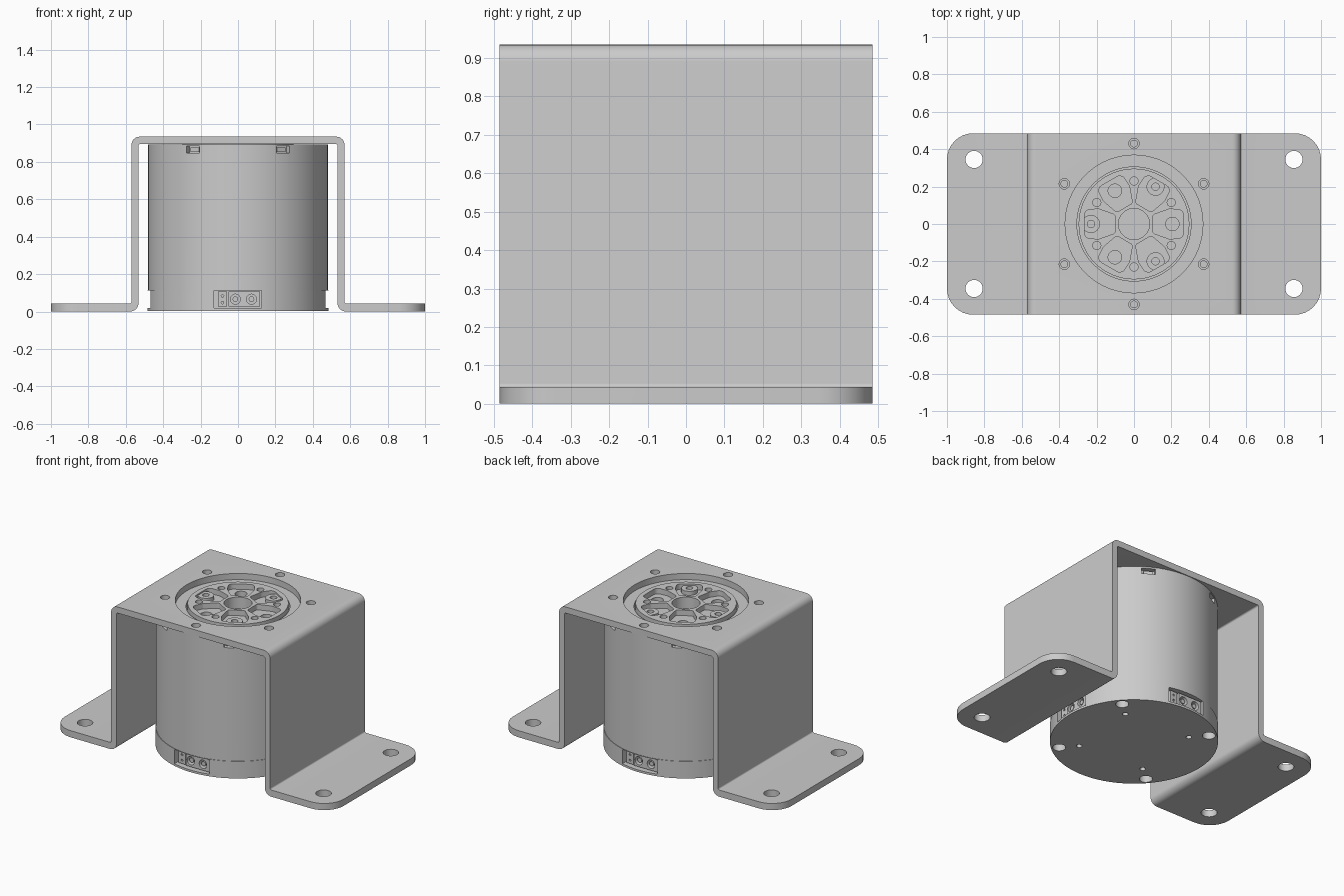
import bpy, bmesh
from math import sin, cos, tan, pi, radians
from mathutils import Matrix, Vector

default = bpy.data.objects.get("Cube")
if default:
    bpy.data.objects.remove(default)

grey = bpy.data.materials.new("metal grey")
grey.use_nodes = True
COLOUR = (0.6, 0.6, 0.6, 1)
grey.diffuse_color = COLOUR
grey.node_tree.nodes["Principled BSDF"].inputs["Base Color"].default_value = COLOUR


def turn(degrees):
    return Matrix.Rotation(radians(degrees), 4, 'Z')


UPRIGHT = Matrix.Rotation(pi / 2, 4, 'X')    # outline (x, z), depth towards -y


def circle(r, n=24, cx=0, cy=0):
    return [(cx + r * cos(2 * pi * i / n), cy + r * sin(2 * pi * i / n)) for i in range(n)]


def rect(x0, x1, y0, y1):
    return [(x0, y0), (x1, y0), (x1, y1), (x0, y1)]


def polar(r, degrees):
    return r * cos(radians(degrees)), r * sin(radians(degrees))


def fillet(corners, steps=8):
    """Round each (x, y, radius) corner of a closed outline."""
    out = []
    for i, (x, y, r) in enumerate(corners):
        p = Vector((x, y))
        if r == 0:
            out.append((x, y))
            continue
        a = (Vector(corners[i - 1][:2]) - p).normalized()
        b = (Vector(corners[(i + 1) % len(corners)][:2]) - p).normalized()
        half = a.angle(b) / 2
        centre = p + (a + b).normalized() * (r / sin(half))
        start = (p + a * (r / tan(half)) - centre).normalized()
        end = (p + b * (r / tan(half)) - centre).normalized()
        for k in range(steps + 1):
            out.append(tuple(centre + start.slerp(end, k / steps).normalized() * r))
    return out


def prism(bm, outline, z0, z1, matrix=Matrix()):
    low = [bm.verts.new(matrix @ Vector((x, y, z0))) for x, y in outline]
    high = [bm.verts.new(matrix @ Vector((x, y, z1))) for x, y in outline]
    bm.faces.new(low[::-1])
    bm.faces.new(high)
    n = len(outline)
    for i in range(n):
        j = (i + 1) % n
        bm.faces.new((low[i], low[j], high[j], high[i]))


def make(name, prisms):
    bm = bmesh.new()
    for p in prisms:
        prism(bm, *p)
    bmesh.ops.recalc_face_normals(bm, faces=bm.faces)
    mesh = bpy.data.meshes.new(name)
    bm.to_mesh(mesh)
    bm.free()
    mesh.materials.append(grey)
    obj = bpy.data.objects.new(name, mesh)
    bpy.context.collection.objects.link(obj)
    return obj


def select(obj):
    bpy.ops.object.select_all(action='DESELECT')
    obj.select_set(True)
    bpy.context.view_layer.objects.active = obj


def cut(obj, prisms, operation='DIFFERENCE'):
    cutter = make("cutter", prisms)
    cutter.hide_render = True
    mod = obj.modifiers.new("cut", 'BOOLEAN')
    mod.operation, mod.object, mod.solver = operation, cutter, 'EXACT'
    select(obj)
    bpy.ops.object.modifier_apply(modifier=mod.name)
    bpy.data.objects.remove(cutter)


def smooth(obj):
    select(obj)
    bpy.ops.object.shade_smooth_by_angle(angle=radians(30))


SIXTHS = range(0, 360, 60)
QUARTERS = range(0, 360, 90)
DEPTH, TOP, CASE_TOP = 0.485, 0.935, 0.894

# Folded sheet bracket
right = [(1, 0, 0), (1, 0.043, 0), (0.57, 0.043, 0.01), (0.57, TOP, 0.045)]
inner = [(-0.532, 0, 0.045), (-0.532, 0.895, 0.01)]
profile = (right + [(-x, z, r) for x, z, r in right[::-1]]
           + inner + [(-x, z, r) for x, z, r in inner[::-1]])
bracket = make("bracket", [(fillet(profile), -DEPTH, DEPTH, UPRIGHT)])
plan = [(1, -DEPTH, 0.14), (1, DEPTH, 0.14), (-1, DEPTH, 0.14), (-1, -DEPTH, 0.14)]
cut(bracket, [(fillet(plan), -1, 2)], 'INTERSECT')
holes = [(circle(0.046, 32, sx * 0.855, sy * 0.345), -0.1, 0.2)
         for sx in (-1, 1) for sy in (-1, 1)]
holes += [(circle(0.028, 20, *polar(0.43, 30 + a)), 0.8, 1) for a in SIXTHS]
holes.append((circle(0.368, 96), 0.8, 1))
cut(bracket, holes)
smooth(bracket)

# Motor case and its base ring
case = make("motor_case", [(circle(0.482, 96), 0.115, CASE_TOP)])
cuts = [(circle(0.305, 72), 0.84, 1)]
cuts += [(circle(0.018, 16, *polar(0.43, 30 + a)), 0.8, 1) for a in SIXTHS]
cut(case, cuts)
cut(case, [(rect(-0.04, 0.04, 0.848, 0.884), 0.45, 0.6, turn(a + 30) @ UPRIGHT) for a in SIXTHS])
smooth(case)

base = make("motor_base", [(circle(0.485, 96), 0.004, 0.115)])
cut(base, [(rect(-0.128, 0.125, 0.018, 0.112), 0.4, 0.6, turn(a) @ UPRIGHT) for a in QUARTERS])
cuts = []
for a in QUARTERS:
    cuts.append((circle(0.038, 24, *polar(0.437, a + 41)), -0.1, 0.05))
    cuts.append((circle(0.017, 16, *polar(0.32, a + 41)), -0.1, 0.05))
cut(base, cuts)
smooth(base)

# Latches inside the upper notches
make("latches", [(rect(-0.026, 0.026, 0.852, 0.876), 0.44, 0.464, turn(a + 30) @ UPRIGHT)
                 for a in SIXTHS])

# Sockets with round pins inside the base windows
bodies, wells, pins = [], [], []
for a in QUARTERS:
    m = turn(a) @ UPRIGHT
    bodies.append((rect(-0.05, 0.118, 0.026, 0.106), 0.39, 0.462, m))
    bodies.append((rect(-0.108, -0.058, 0.026, 0.106), 0.39, 0.455, m))
    for x in (-0.014, 0.072):
        wells.append((circle(0.027, 20, x, 0.066), 0.42, 0.5, m))
        pins.append((circle(0.015, 16, x, 0.066), 0.41, 0.455, m))
    for z in (0.048, 0.084):
        wells.append((circle(0.007, 8, -0.083, z), 0.43, 0.5, m))
sockets = make("sockets", bodies)
cut(sockets, wells)
smooth(sockets)
smooth(make("socket_pins", pins))

# Output rotor with six pockets between its spokes
ROTOR_TOP, FLOOR = 0.915, 0.88
rotor = make("rotor", [(circle(0.296, 72), 0.83, ROTOR_TOP)])
pocket = [(*polar(0.112, -26), 0.015), (*polar(0.205, -23), 0.02), (*polar(0.275, -16), 0.03),
          (*polar(0.275, 16), 0.03), (*polar(0.205, 23), 0.02), (*polar(0.112, 26), 0.015)]
cut(rotor, [(fillet(pocket, 5), FLOOR, 1, turn(a)) for a in SIXTHS])
cuts = [(circle(0.083, 40), 0.84, 1)]
cuts += [(circle(0.022, 16, *polar(0.23, a + 30)), 0.86, 1) for a in SIXTHS]
cuts += [(circle(0.036, 24, *polar(0.205, a)), 0.84, 1) for a in (0, 120, 240)]
cut(rotor, cuts)
smooth(rotor)

# Screw bosses standing in every second pocket
spots = [polar(0.23, a) for a in (60, 180, 300)]
bosses = make("rotor_bosses", [(circle(0.048, 32, *p), 0.87, 0.906) for p in spots])
cut(bosses, [(circle(0.02, 16, *p), 0.885, 1) for p in spots])
smooth(bosses)
